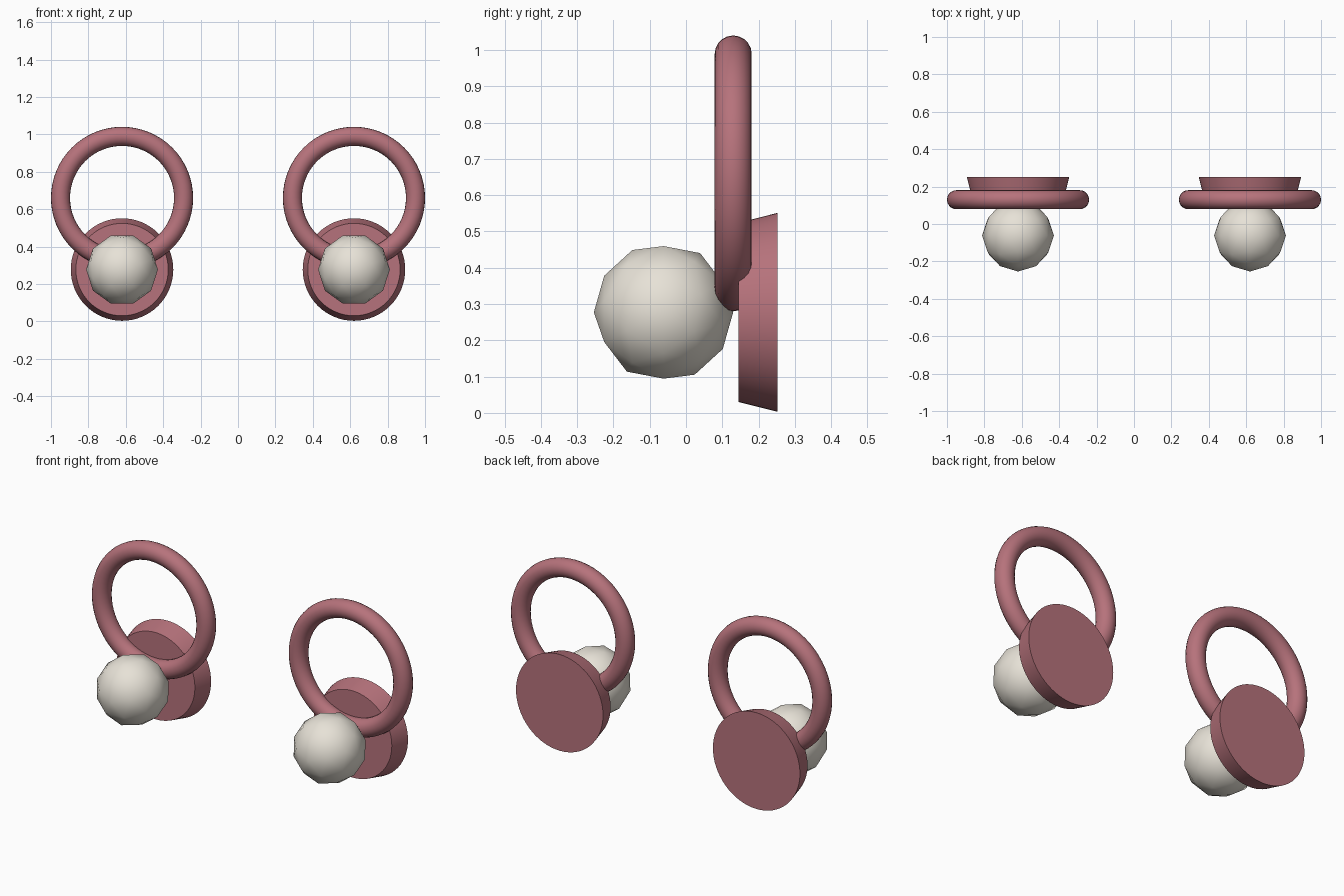
import bpy
from math import radians, pi

if "Cube" in bpy.data.objects:
    bpy.data.objects.remove(bpy.data.objects["Cube"])


def material(name, color):
    m = bpy.data.materials.new(name)
    m.diffuse_color = color
    m.use_nodes = True
    m.node_tree.nodes["Principled BSDF"].inputs["Base Color"].default_value = m.diffuse_color
    return m


rose = material("rose", (0.47, 0.17, 0.20, 1))
pearl = material("pearl", (0.80, 0.76, 0.68, 1))


def finish(name, mat, angle):
    ob = bpy.context.object
    ob.name = name
    ob.data.materials.append(mat)
    bpy.ops.object.transform_apply(location=False, rotation=True, scale=True)
    bpy.ops.object.shade_smooth_by_angle(angle=radians(angle))


for side, x in (("left", -0.62), ("right", 0.62)):
    # Upright ring
    bpy.ops.mesh.primitive_torus_add(
        major_radius=0.329, minor_radius=0.051, major_segments=64,
        minor_segments=20, location=(x, 0.13, 0.66), rotation=(pi / 2, 0, 0))
    finish(side + "_ring", rose, 60)

    # Tapered backing disc, wider at the back
    bpy.ops.mesh.primitive_cone_add(
        vertices=64, radius1=0.274, radius2=0.247, depth=0.107,
        location=(x, 0.1985, 0.277), rotation=(pi / 2, 0, 0))
    finish(side + "_backing_disc", rose, 30)

    # Low-poly ball with its pole facing forward
    bpy.ops.mesh.primitive_ico_sphere_add(
        subdivisions=2, radius=0.192, location=(x, -0.062, 0.277),
        rotation=(pi / 2, pi / 2, 0))
    # turn about its own pole so a flat side faces up
    bpy.context.object.rotation_euler = (pi / 2, pi / 2, 0)
    bpy.context.object.rotation_mode = 'XYZ'
    from mathutils import Matrix
    turn = Matrix.Rotation(pi / 2, 3, 'X') @ Matrix.Rotation(pi / 2, 3, 'Z')
    bpy.context.object.rotation_euler = turn.to_euler()
    finish(side + "_ball", pearl, 60)
